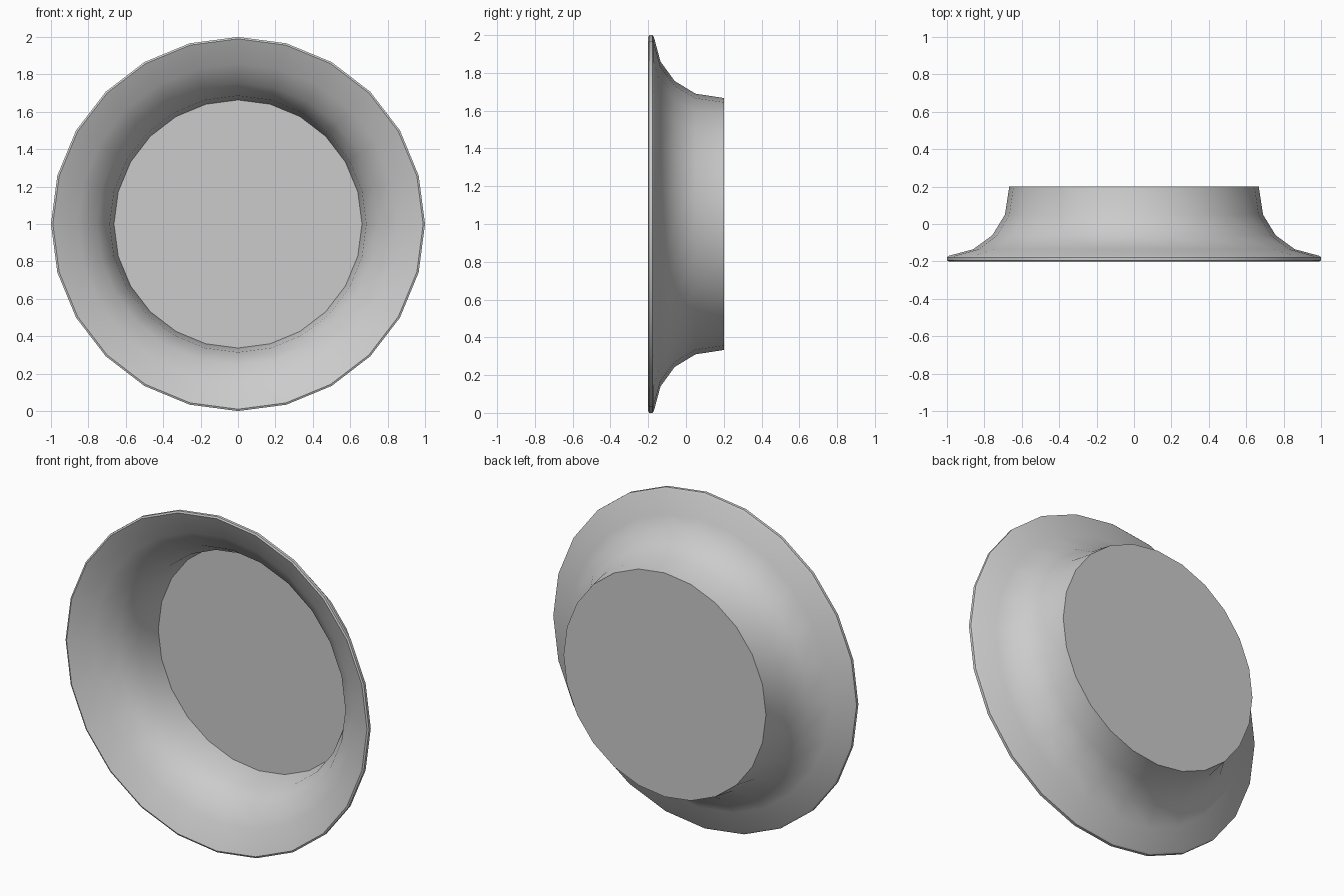
import bpy, bmesh
from math import sin, cos, tau, radians

cube = bpy.data.objects.get("Cube")
if cube:
    bpy.data.objects.remove(cube, do_unlink=True)

SIDES = 24
WALL = 0.004

# Plain grey finish
grey = bpy.data.materials.new("light_grey")
grey.use_nodes = True
grey.diffuse_color = (0.6, 0.6, 0.6, 1)
grey.node_tree.nodes["Principled BSDF"].inputs["Base Color"].default_value = (0.6, 0.6, 0.6, 1)

# Flared wall as (radius, depth), from the flat base to the lip
flare = [(0.667, 0.2), (0.69, 0.05), (0.757, -0.06), (0.86, -0.135)]
lip = [(0.99, -0.17), (1.0, -0.178), (1.0, -0.195), (0.99, -0.2)]
inside = [(r - WALL, y - WALL) for r, y in reversed(flare)]
profile = flare + lip + inside


def ring(bm, radius, y):
    angles = [tau * i / SIDES for i in range(SIDES)]
    return [bm.verts.new((radius * sin(a), y, 1 + radius * cos(a))) for a in angles]


# Sweep the profile around the front-to-back axis
bm = bmesh.new()
rings = [ring(bm, r, y) for r, y in profile]
for a, b in zip(rings, rings[1:]):
    for i in range(SIDES):
        j = (i + 1) % SIDES
        bm.faces.new((a[i], a[j], b[j], b[i]))

# Flat base disc, back and front faces
bm.faces.new(rings[0])
bm.faces.new(rings[-1])
bmesh.ops.recalc_face_normals(bm, faces=bm.faces[:])

mesh = bpy.data.meshes.new("flared_dish")
bm.to_mesh(mesh)
bm.free()
mesh.materials.append(grey)
dish = bpy.data.objects.new("flared_dish", mesh)
bpy.context.collection.objects.link(dish)

# Smooth flare, crisp base edge
bpy.ops.object.select_all(action="DESELECT")
dish.select_set(True)
bpy.context.view_layer.objects.active = dish
bpy.ops.object.shade_smooth_by_angle(angle=radians(40))
